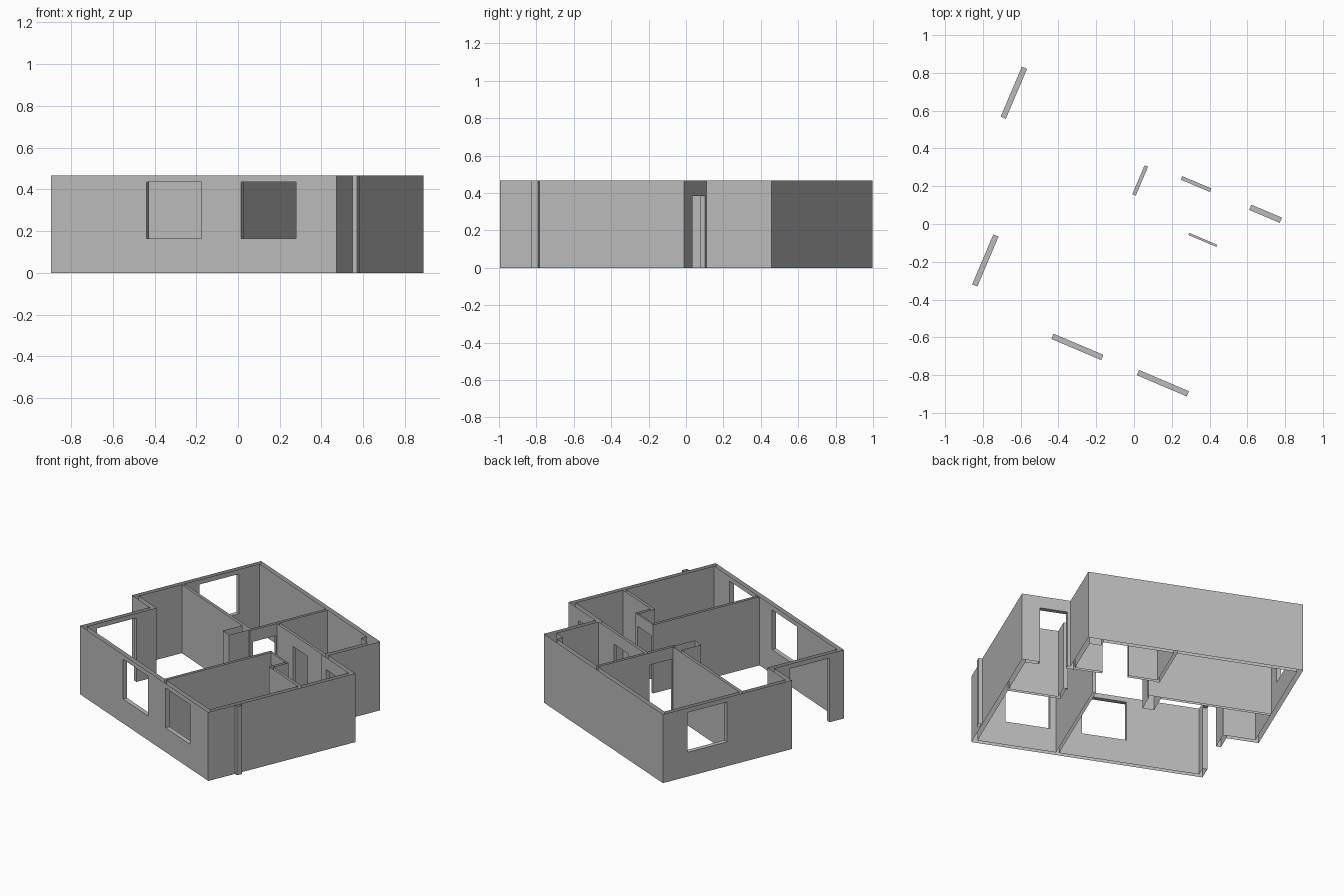
import bpy, bmesh
from math import radians
from mathutils import Matrix

cube = bpy.data.objects.get("Cube")
if cube:
    bpy.data.objects.remove(cube, do_unlink=True)

TOP = 0.467                      # wall height
T, P = 0.03, 0.02                # outer wall and partition thickness
SILL, HEAD, DOOR = 0.165, 0.435, 0.385
LEFT, STEP, RIGHT, NOTCH = -0.872, -0.664, 0.824, 0.512
FRONT, JOG, PORCH, BACK = -0.731, -0.225, 0.337, 0.713
TURN = Matrix.Rotation(radians(-23), 4, 'Z')

plaster = bpy.data.materials.new("plaster_grey")
plaster.use_nodes = True
grey = (0.5, 0.5, 0.5, 1)
plaster.diffuse_color = grey
plaster.node_tree.nodes["Principled BSDF"].inputs["Base Color"].default_value = grey


def inside(p, boxes):
    return any(b[0] < p[0] < b[1] and b[2] < p[1] < b[3] for b in boxes)


def cut(p, openings):
    return any(all(o[2 * i] < p[i] < o[2 * i + 1] for i in range(3)) for o in openings)


def build_walls(name, own, every, openings):
    """Skin the union of wall strips minus openings, open at the top and base."""
    axes = []
    for i in range(3):
        vals = {0, TOP} if i == 2 else {b[k] for b in every for k in (2 * i, 2 * i + 1)}
        vals |= {o[k] for o in openings for k in (2 * i, 2 * i + 1)}
        axes.append(sorted(round(v, 4) for v in vals))
    axes = [sorted(set(a)) for a in axes]
    count = [len(a) - 1 for a in axes]

    def solid(cell, boxes):
        if any(c < 0 or c >= n for c, n in zip(cell, count)):
            return False
        p = [(a[c] + a[c + 1]) / 2 for a, c in zip(axes, cell)]
        return inside(p, boxes) and not cut(p, openings)

    bm = bmesh.new()
    for i in range(count[0]):
        for j in range(count[1]):
            for k in range(count[2]):
                cell = (i, j, k)
                if not solid(cell, own):
                    continue
                for ax in range(3):
                    for side in (0, 1):
                        near = list(cell)
                        near[ax] += 2 * side - 1
                        if ax == 2 and not 0 <= near[2] < count[2]:
                            continue
                        if solid(near, every):
                            continue
                        b, c = (ax + 1) % 3, (ax + 2) % 3
                        ring = []
                        for db, dc in ((0, 0), (1, 0), (1, 1), (0, 1)):
                            q = [0, 0, 0]
                            q[ax] = axes[ax][cell[ax] + side]
                            q[b] = axes[b][cell[b] + db]
                            q[c] = axes[c][cell[c] + dc]
                            ring.append(bm.verts.new(q))
                        bm.faces.new(ring if side else ring[::-1])
    bmesh.ops.remove_doubles(bm, verts=bm.verts, dist=0.0005)
    bmesh.ops.dissolve_limit(bm, angle_limit=radians(1), verts=bm.verts, edges=bm.edges)
    bm.transform(TURN)
    mesh = bpy.data.meshes.new(name)
    bm.to_mesh(mesh)
    bm.free()
    mesh.materials.append(plaster)
    bpy.context.collection.objects.link(bpy.data.objects.new(name, mesh))


# Outer shell strips: x range, y range in the plan's own axes
outer = [
    (STEP, RIGHT, FRONT, FRONT + T),
    (RIGHT - T, RIGHT, FRONT, PORCH),
    (NOTCH - T, RIGHT, PORCH - T, PORCH),
    (NOTCH - T, NOTCH, PORCH - T, BACK),
    (LEFT, NOTCH, BACK - T, BACK),
    (LEFT, LEFT + T, JOG, BACK),
    (LEFT, STEP + T, JOG, JOG + T),
    (STEP, STEP + T, FRONT, JOG + T),
]
pilaster = [(RIGHT, RIGHT + 0.024, -0.537, -0.5)]

# Partitions and service shafts
inner = [
    (LEFT + T, -0.05, 0.118, 0.118 + P),
    (-0.07, -0.05, 0.118, BACK - T),
    (-0.05, NOTCH - T, 0.313, 0.313 + P),
    (0.268, 0.268 + P, FRONT + T, 0.071),
    (0.268, 0.475, 0.059, 0.071),
    (0.455, 0.475, -0.06, 0.071),
    (0.455, RIGHT - T, -0.06, -0.04),
    (-0.137, -0.062, -0.025, 0.138),
    (0.405, NOTCH - T, 0.64, BACK - T),
]


def across(x, y, width, low, high):
    return (x - width / 2, x + width / 2, y - 0.02, y + 0.02, low, high)


def along(x, y, width, low, high):
    return (x - 0.02, x + 0.02, y - width / 2, y + width / 2, low, high)


outer_openings = [
    across(0.47, FRONT + T / 2, 0.287, SILL, HEAD),
    across(-0.022, FRONT + T / 2, 0.287, SILL, HEAD),
    along(LEFT + T / 2, 0.391, 0.287, SILL, HEAD),
    along(STEP + T / 2, -0.485, 0.287, 0, HEAD),
    across(0.62, PORCH - T / 2, 0.176, 0, DOOR),
]
inner_openings = [
    along(-0.06, 0.225, 0.166, 0, DOOR),
    across(0.22, 0.323, 0.168, 0, DOOR),
    across(0.368, 0.065, 0.16, 0, DOOR),
]

every = outer + inner
build_walls("outer_walls", outer, every, outer_openings)
build_walls("inner_walls", inner, every, inner_openings)
build_walls("right_wall_pilaster", pilaster, pilaster, [])
